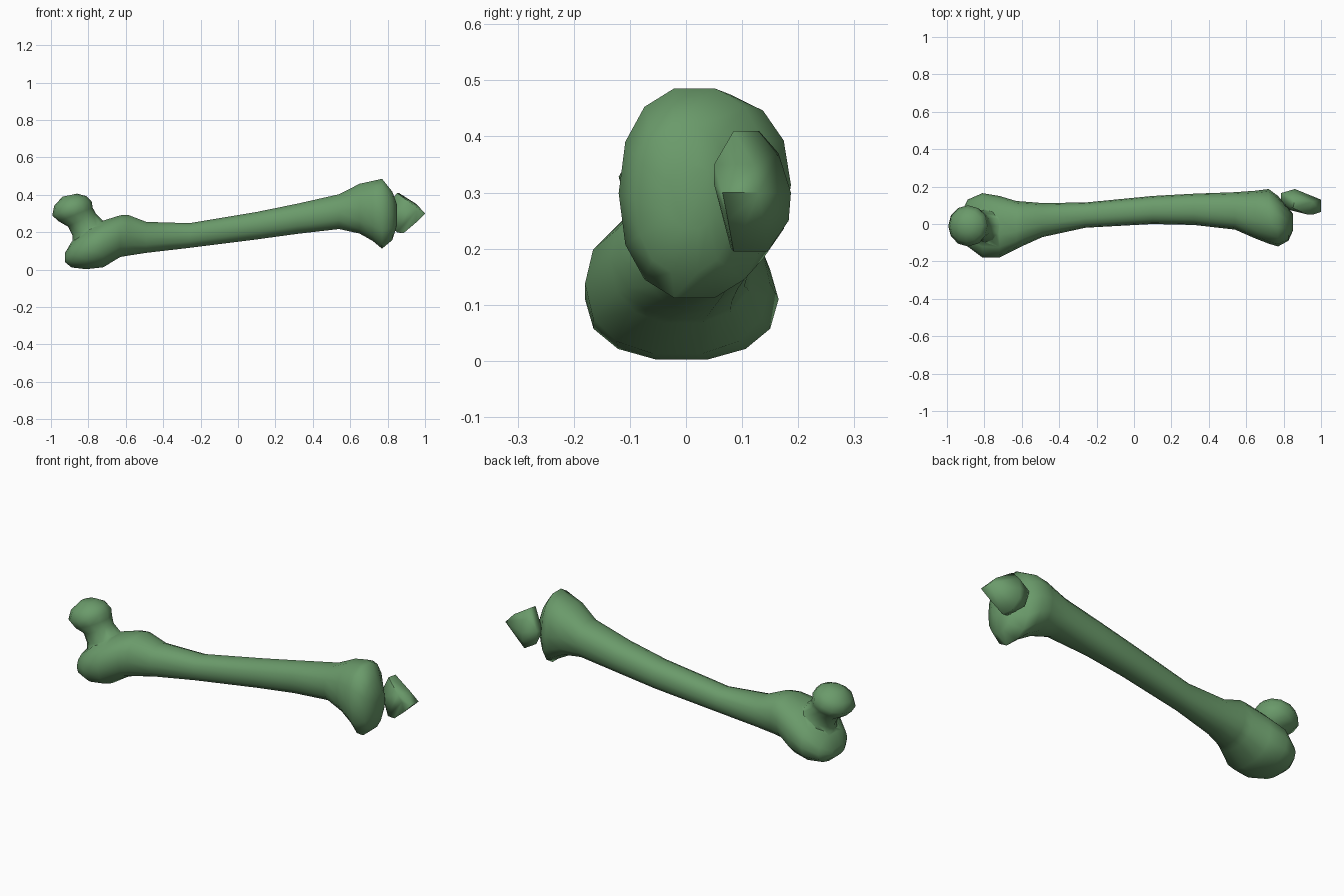
import bpy, bmesh, math
from mathutils import Vector

if "Cube" in bpy.data.objects:
    bpy.data.objects.remove(bpy.data.objects["Cube"])

green = bpy.data.materials.new("bone green")
green.diffuse_color = (0.145, 0.325, 0.145, 1)
green.use_nodes = True
green.node_tree.nodes["Principled BSDF"].inputs["Base Color"].default_value = green.diffuse_color


def finish(bm, name, angle):
    bmesh.ops.recalc_face_normals(bm, faces=bm.faces)
    me = bpy.data.meshes.new(name)
    bm.to_mesh(me)
    bm.free()
    ob = bpy.data.objects.new(name, me)
    bpy.context.collection.objects.link(ob)
    me.materials.append(green)
    bpy.context.view_layer.objects.active = ob
    for o in bpy.context.selected_objects:
        o.select_set(False)
    ob.select_set(True)
    bpy.ops.object.shade_smooth_by_angle(angle=math.radians(angle))
    return ob


def loft(rings, name):
    """Skin a closed tube through equal-sized point rings."""
    bm = bmesh.new()
    vs = [[bm.verts.new(p) for p in r] for r in rings]
    n = len(vs[0])
    for a, b in zip(vs, vs[1:]):
        for i in range(n):
            j = (i + 1) % n
            bm.faces.new((a[i], a[j], b[j], b[i]))
    bm.faces.new(vs[0])
    bm.faces.new(vs[-1])
    return finish(bm, name, 75)


def shaft_ring(x, y0, y1, z0, z1, n=14, e=0.88):
    """Rounded cross-section across x, squared slightly by exponent e."""
    pts = []
    for i in range(n):
        t = 2 * math.pi * i / n
        c, s = math.cos(t), math.sin(t)
        pts.append(Vector((x, (y0 + y1) / 2 + (y1 - y0) / 2 * math.copysign(abs(c) ** e, c),
                           (z0 + z1) / 2 + (z1 - z0) / 2 * math.copysign(abs(s) ** e, s))))
    return pts


# long bone: x, y range, z range from the hip end to the knee end
sections = [
    (-0.925, -0.05, 0.06, 0.04, 0.09),
    (-0.89, -0.12, 0.13, 0.01, 0.15),
    (-0.81, -0.18, 0.165, 0.0, 0.22),
    (-0.72, -0.18, 0.15, 0.01, 0.265),
    (-0.63, -0.135, 0.123, 0.065, 0.293),
    (-0.59, -0.115, 0.12, 0.072, 0.296),
    (-0.49, -0.07, 0.112, 0.088, 0.257),
    (-0.26, -0.02, 0.115, 0.115, 0.25),
    (0.10, 0.0, 0.15, 0.16, 0.31),
    (0.32, -0.005, 0.162, 0.19, 0.355),
    (0.54, -0.03, 0.17, 0.215, 0.405),
    (0.65, -0.078, 0.178, 0.19, 0.462),
    (0.72, -0.105, 0.187, 0.15, 0.478),
    (0.77, -0.12, 0.15, 0.108, 0.49),
    (0.825, -0.09, 0.085, 0.155, 0.42),
    (0.85, -0.035, 0.055, 0.235, 0.35),
]
bone = loft([shaft_ring(*s) for s in sections], "long_bone")


# neck and ball head: rings (centre x, z, half length, half width, tilt)
def neck_ring(x, z, rx, ry, tilt, n=12):
    a = math.radians(tilt)
    return [Vector((x + rx * math.cos(t) * math.cos(a), -0.01 + ry * math.sin(t),
                    z + rx * math.cos(t) * math.sin(a)))
            for t in (2 * math.pi * i / n for i in range(n))]


head = loft([neck_ring(*r) for r in (
    (-0.75, 0.14, 0.14, 0.12, 20),
    (-0.80, 0.22, 0.093, 0.085, 22),
    (-0.835, 0.265, 0.082, 0.075, 25),
    (-0.868, 0.295, 0.098, 0.10, 22),
    (-0.888, 0.328, 0.112, 0.11, 20),
    (-0.897, 0.367, 0.09, 0.088, 17),
    (-0.90, 0.398, 0.04, 0.04, 12))], "ball_head")

# fuse the head into the long bone
mod = bone.modifiers.new("fuse", 'BOOLEAN')
mod.operation = 'UNION'
mod.solver = 'EXACT'
mod.object = head
bpy.context.view_layer.objects.active = bone
while bone.modifiers[0] != mod:
    bpy.ops.object.modifier_move_up(modifier=mod.name)
bpy.ops.object.modifier_apply(modifier=mod.name)
bpy.data.objects.remove(head)

# kneecap: convex wedge, thick near the bone with a blunt outer point
bm = bmesh.new()
for p in [(0.785, 0.165, 0.32), (0.785, 0.115, 0.30), (0.80, 0.15, 0.24),
          (0.85, 0.085, 0.41), (0.86, 0.13, 0.41), (0.85, 0.165, 0.37),
          (0.86, 0.187, 0.30), (0.86, 0.183, 0.25), (0.875, 0.145, 0.195),
          (0.85, 0.08, 0.20), (0.885, 0.085, 0.195), (0.83, 0.075, 0.30),
          (0.93, 0.05, 0.35), (0.955, 0.05, 0.315), (0.955, 0.12, 0.35),
          (1.0, 0.065, 0.30), (1.0, 0.13, 0.30), (0.95, 0.075, 0.25)]:
    bm.verts.new(p)
res = bmesh.ops.convex_hull(bm, input=bm.verts)
bmesh.ops.delete(bm, geom=list({v for v in bm.verts if not v.link_faces}), context='VERTS')
finish(bm, "kneecap", 60)
